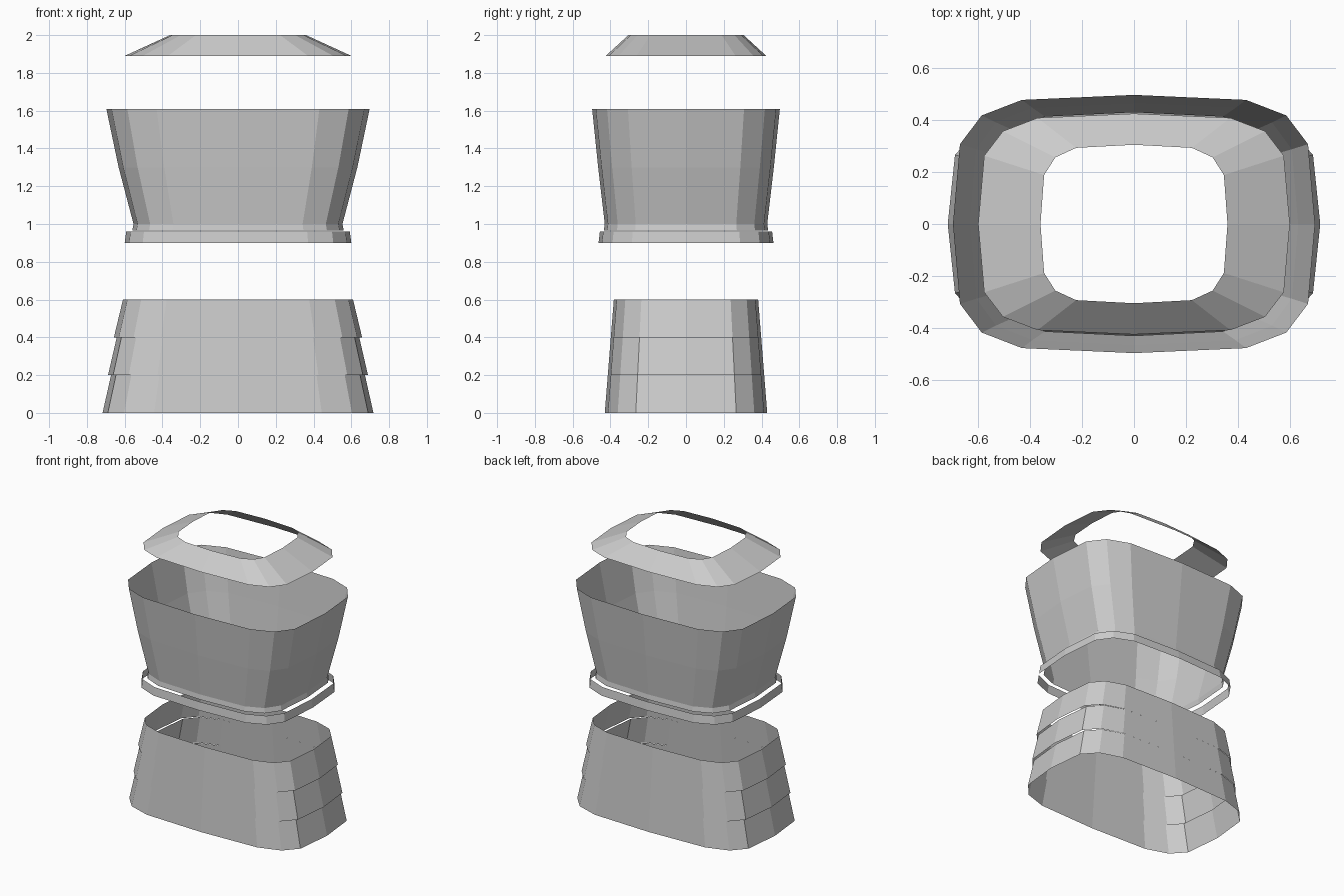
import bpy
from math import cos, sin, pi, copysign, sqrt

if "Cube" in bpy.data.objects:
    bpy.data.objects.remove(bpy.data.objects["Cube"])

SIDES = 16


def rounded_ring(a, b, z):
    """Rounded-rectangle (superellipse) ring with half-widths a and b."""
    pts = []
    for i in range(SIDES):
        t = 2 * pi * i / SIDES
        c, s = round(cos(t), 6), round(sin(t), 6)
        pts.append((a * copysign(sqrt(abs(c)), c), b * copysign(sqrt(abs(s)), s), z))
    return pts


def shell(name, rings):
    """Open flat-shaded shell lofted through (z, half width, half depth) rings."""
    verts = [p for z, a, b in rings for p in rounded_ring(a, b, z)]
    faces = []
    for r in range(len(rings) - 1):
        for i in range(SIDES):
            j = (i + 1) % SIDES
            lo, hi = r * SIDES, (r + 1) * SIDES
            faces.append((lo + i, lo + j, hi + j, hi + i))
    mesh = bpy.data.meshes.new(name)
    mesh.from_pydata(verts, [], faces)
    obj = bpy.data.objects.new(name, mesh)
    bpy.context.collection.objects.link(obj)
    return obj


# Three overlapping skirt tiers, stepped at the sides and flush at front and back
shell("skirt_lower", [(0.0, 0.717, 0.430), (0.2, 0.672, 0.414)])
shell("skirt_middle", [(0.2, 0.688, 0.414), (0.4, 0.642, 0.398)])
shell("skirt_upper", [(0.4, 0.657, 0.398), (0.6, 0.609, 0.382)])

# Belt band
shell("belt", [(0.90, 0.60, 0.463), (0.96, 0.592, 0.456)])

# Flared torso
shell("torso", [(0.965, 0.56, 0.435), (1.0, 0.553, 0.430),
                (1.3, 0.632, 0.465), (1.61, 0.697, 0.497)])

# Sloping collar
shell("collar", [(1.89, 0.60, 0.425), (2.0, 0.36, 0.305)])
